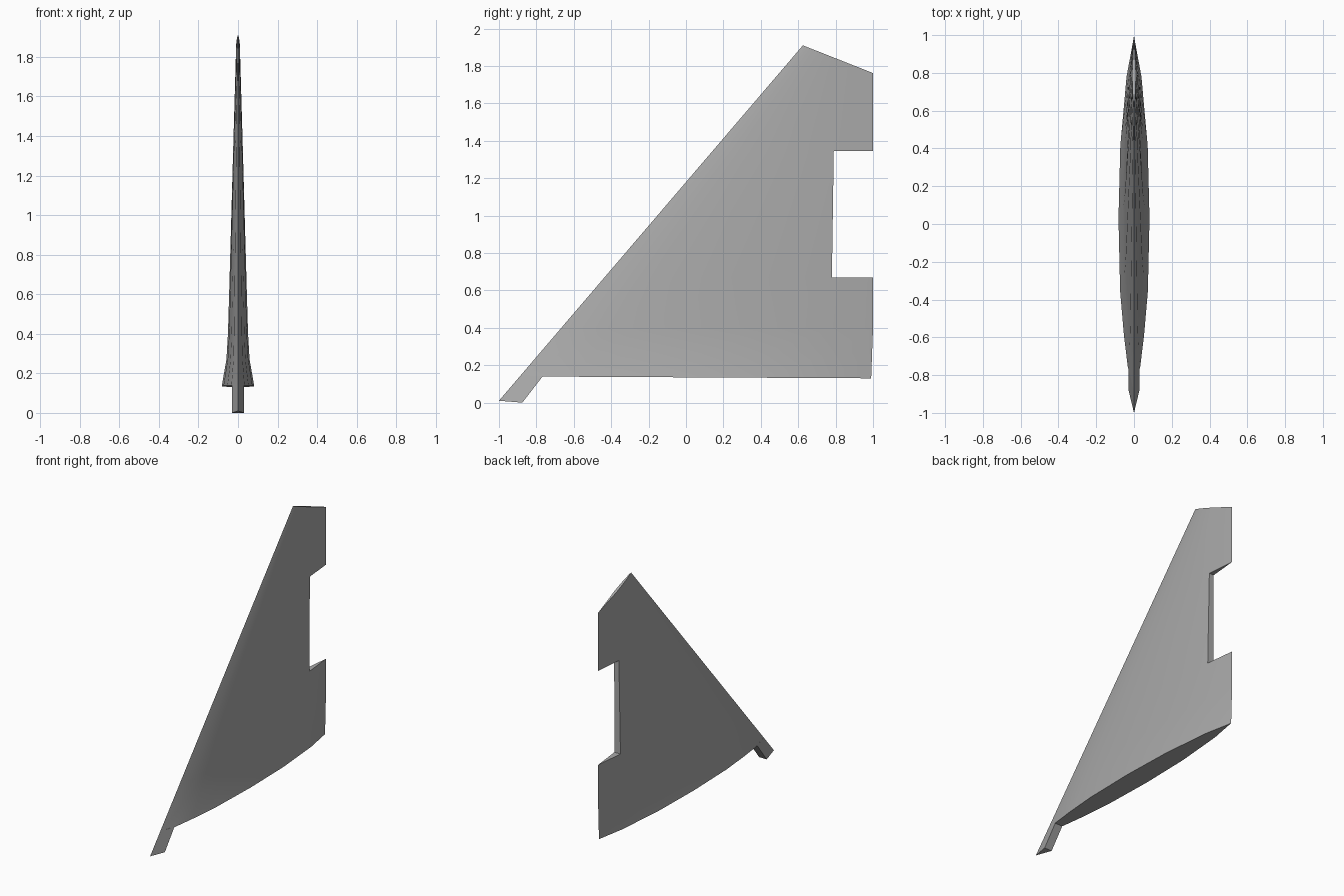
import bpy
import bmesh
import math

cube = bpy.data.objects.get("Cube")
if cube:
    bpy.data.objects.remove(cube, do_unlink=True)

grey = bpy.data.materials.new("plain_grey")
grey.use_nodes = True
grey.diffuse_color = (0.4, 0.4, 0.4, 1)
grey.node_tree.nodes["Principled BSDF"].inputs["Base Color"].default_value = (0.4, 0.4, 0.4, 1)


def finish(name, bm):
    bmesh.ops.recalc_face_normals(bm, faces=bm.faces)
    mesh = bpy.data.meshes.new(name)
    bm.to_mesh(mesh)
    bm.free()
    obj = bpy.data.objects.new(name, mesh)
    bpy.context.collection.objects.link(obj)
    mesh.materials.append(grey)
    bpy.ops.object.select_all(action='DESELECT')
    obj.select_set(True)
    bpy.context.view_layer.objects.active = obj
    bpy.ops.object.shade_smooth_by_angle(angle=math.radians(25))
    return obj


def lerp(a, b, t):
    return a + (b - a) * t


# Airfoil half thickness along the chord (0 = leading edge, 1 = trailing edge)
AIRFOIL = [(0, 0), (.065, .38), (.15, .62), (.26, .87), (.47, 1), (.69, .88), (.9, .45), (1, 0)]


def thickness(f):
    for (a, ta), (b, tb) in zip(AIRFOIL, AIRFOIL[1:]):
        if f <= b:
            return lerp(ta, tb, (f - a) / (b - a))
    return 0


def leading_y(z):
    return lerp(-1, .625, (z - .01) / 1.9)


# Fin ribs: leading z, trailing z, hinge y, trailing y, half thickness
RIBS = [(.14, .13, .78, .99, .083), (.27, .27, .78, .995, .059), (.4, .4, .78, 1, .051),
        (.675, .668, .78, 1, .043), (1.345, 1.345, .79, 1, .025), (1.91, 1.762, .8, 1, .010)]
STEPS = [0, .08, .18, .32, .55, .78, 1]

bm = bmesh.new()
rows = []
for z0, z1, hinge, trail, half in RIBS:
    lead = leading_y(z0)
    ys = [lerp(lead, hinge, s) for s in STEPS] + [trail]
    left, right = [], []
    for y in ys:
        f = (y - lead) / (trail - lead)
        z = lerp(z0, z1, f)
        x = half * thickness(f)
        a = bm.verts.new((x, y, z))
        # Both skins share the sharp leading and trailing edges
        b = a if y in (ys[0], ys[-1]) else bm.verts.new((-x, y, z))
        left.append(a)
        right.append(b)
    rows.append((left, right))

last = len(STEPS) - 1
NOTCH = 3


def face(*verts):
    bm.faces.new(list(dict.fromkeys(verts)))


# Skins, leaving out the panel behind the hinge line at the notch
for r, (low, high) in enumerate(zip(rows, rows[1:])):
    for side in (0, 1):
        for c in range(last + 1):
            if not (r == NOTCH and c == last):
                face(low[side][c], low[side][c + 1], high[side][c + 1], high[side][c])

# Root and tip caps
for left, right in (rows[0], rows[-1]):
    for c in range(last + 1):
        face(left[c], left[c + 1], right[c + 1], right[c])

# Notch walls
for left, right in rows[NOTCH:NOTCH + 2]:
    face(left[last], left[last + 1], right[last])
(l0, r0), (l1, r1) = rows[NOTCH:NOTCH + 2]
face(l0[last], r0[last], r1[last], l1[last])
finish("tail_fin", bm)

# Wedge-shaped foot continuing the leading edge below the root
bm = bmesh.new()
rings = [[bm.verts.new(p) for p in ((0, lead, zl), (.03, back, zb), (-.03, back, zb))]
         for lead, zl, back, zb in ((-1, .01, -.875, 0), (leading_y(.145), .145, -.765, .142))]
bm.faces.new(rings[0])
bm.faces.new(rings[1])
for i in range(3):
    j = (i + 1) % 3
    bm.faces.new((rings[0][i], rings[0][j], rings[1][j], rings[1][i]))
finish("fin_foot", bm)
